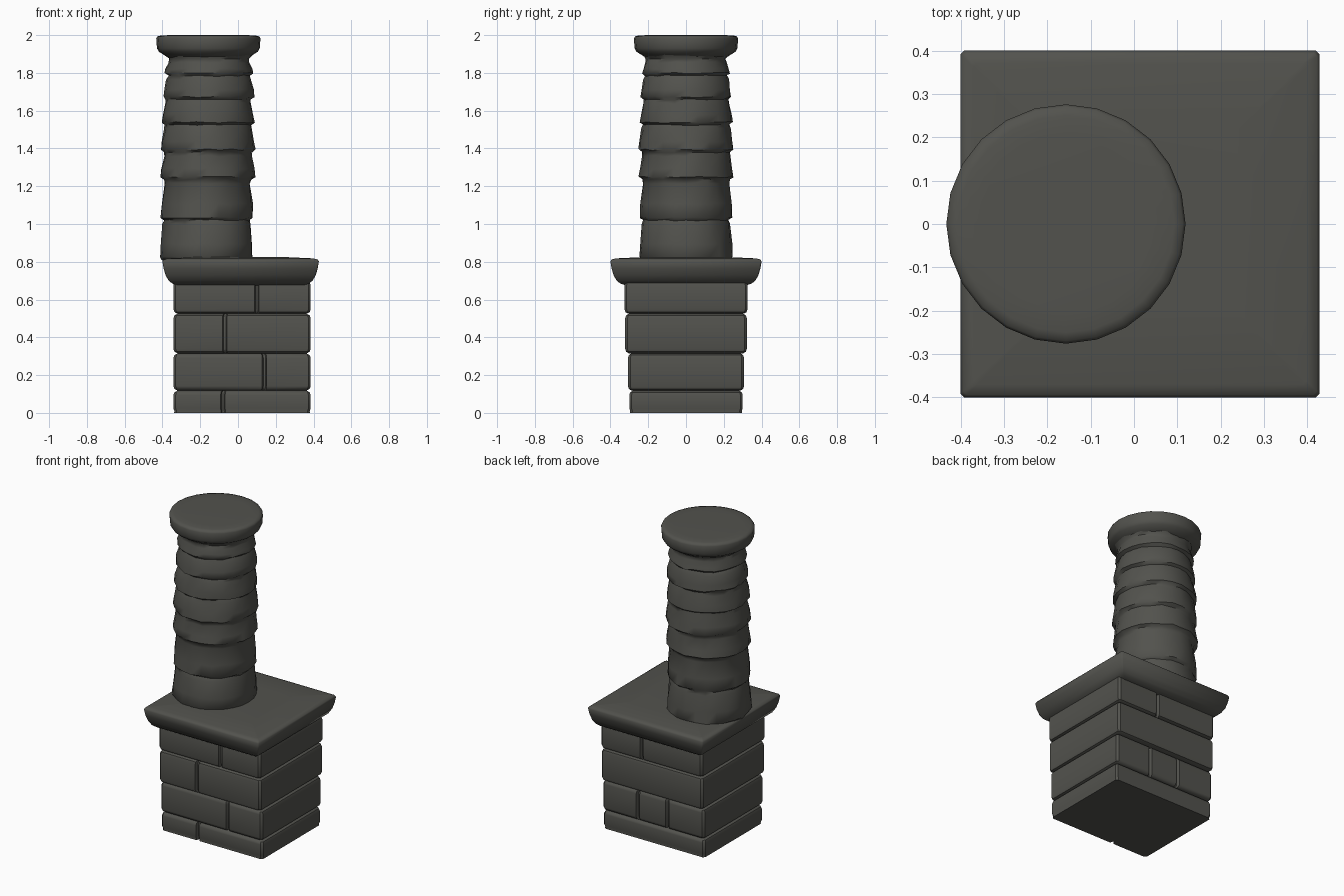
import bpy
import bmesh
import math
import random

random.seed(4)
if "Cube" in bpy.data.objects:
    bpy.data.objects.remove(bpy.data.objects["Cube"], do_unlink=True)

stone = bpy.data.materials.new("dark_stone")
stone.use_nodes = True
STONE_COLOUR = (0.085, 0.085, 0.075, 1)
stone.diffuse_color = STONE_COLOUR
stone.node_tree.nodes["Principled BSDF"].inputs["Base Color"].default_value = STONE_COLOUR


def loft(name, loops, angle=40):
    """Skin a stack of equal-length point loops and cap both ends."""
    bm = bmesh.new()
    rings = [[bm.verts.new(p) for p in loop] for loop in loops]
    n = len(rings[0])
    for low, high in zip(rings, rings[1:]):
        for i in range(n):
            j = (i + 1) % n
            bm.faces.new((low[i], low[j], high[j], high[i]))
    bm.faces.new(rings[0][::-1])
    bm.faces.new(rings[-1])
    bmesh.ops.recalc_face_normals(bm, faces=bm.faces)
    mesh = bpy.data.meshes.new(name)
    bm.to_mesh(mesh)
    bm.free()
    mesh.materials.append(stone)
    obj = bpy.data.objects.new(name, mesh)
    bpy.context.collection.objects.link(obj)
    bpy.ops.object.select_all(action="DESELECT")
    obj.select_set(True)
    bpy.context.view_layer.objects.active = obj
    bpy.ops.object.shade_smooth_by_angle(angle=math.radians(angle))
    return obj


def rounded_rect(x0, x1, y0, y1, c, front=(), back=(), gap=0.012, depth=0.02):
    """Rectangle with clipped corners and a notch at each mortar joint."""
    pts = [(x0, y0 + c), (x0 + c, y0)]
    for x in sorted(front):
        pts += [(x - gap, y0), (x - gap / 2, y0 + depth), (x + gap / 2, y0 + depth), (x + gap, y0)]
    pts += [(x1 - c, y0), (x1, y0 + c), (x1, y1 - c), (x1 - c, y1)]
    for x in sorted(back, reverse=True):
        pts += [(x + gap, y1), (x + gap / 2, y1 - depth), (x - gap / 2, y1 - depth), (x - gap, y1)]
    return pts + [(x0 + c, y1), (x0, y1 - c)]


# Brick courses: bottom, top, half depth, front joints, back joints
courses = [
    (0.00, 0.118, 0.300, [-0.08], []),
    (0.118, 0.315, 0.307, [0.14], [0.13, -0.08]),
    (0.315, 0.525, 0.322, [-0.07], []),
    (0.525, 0.70, 0.326, [0.10], [0.09]),
]
for k, (z0, z1, half, front, back) in enumerate(courses):
    outline = rounded_rect(-0.342, 0.385, -half, half, 0.012, front, back)
    foot = 0.99 if k == 0 else 0.94
    steps = [(z0, foot), (z0 + 0.009, 0.985), (z0 + 0.024, 1.0),
             (z1 - 0.024, 1.0), (z1 - 0.009, 0.985), (z1, 0.94)]
    loft(f"brick_course_{k + 1}",
         [[(0.02 + (x - 0.02) * s, y * s, z) for x, y in outline] for z, s in steps])

# Overhanging slab with a rounded underside and a slight crown
slab = []
for z, inset in [(0.675, 0.08), (0.685, 0.052), (0.70, 0.033), (0.73, 0.016),
                 (0.765, 0.006), (0.802, 0.0), (0.812, 0.006), (0.818, 0.03), (0.825, 0.18)]:
    outline = rounded_rect(-0.40 + inset, 0.428 - inset, -0.40 + inset, 0.40 - inset, 0.008)
    slab.append([(x, y, z) for x, y in outline])
loft("slab", slab, 60)

# Round stack: each ring of stones flares at its foot and narrows upward
SIDES = 24
ring_feet = [0.81, 1.02, 1.235, 1.38, 1.525, 1.66, 1.785, 1.875]
foot_radius = [0.248, 0.244, 0.250, 0.250, 0.245, 0.240, 0.232]
profile = []
for z0, z1, r in zip(ring_feet, ring_feet[1:], foot_radius):
    profile += [(z0, r - 0.016), (z0 + 0.014, r), (z0 + 0.4 * (z1 - z0), r - 0.003),
                (z1 - 0.02, r - 0.016)]
profile += [(1.875, 0.213), (1.90, 0.235)]
stack = []
for z, r in profile:
    centre = -0.168 + 0.014 * (z - 0.8)
    loop = []
    for i in range(SIDES):
        a = math.tau * i / SIDES
        rr = r + random.uniform(-0.005, 0.004)
        loop.append((centre + rr * math.cos(a), rr * math.sin(a),
                     z + random.uniform(-0.004, 0.004)))
    stack.append(loop)
loft("round_stack", stack, 50)

# Disc cap
cap = [(1.875, 0.205), (1.895, 0.235), (1.912, 0.262), (1.93, 0.272),
       (1.982, 0.276), (1.993, 0.270), (1.998, 0.25), (2.0, 0.20)]
loft("stack_cap", [[(-0.157 + r * math.cos(math.tau * i / SIDES),
                     r * math.sin(math.tau * i / SIDES), z) for i in range(SIDES)]
                   for z, r in cap], 50)
